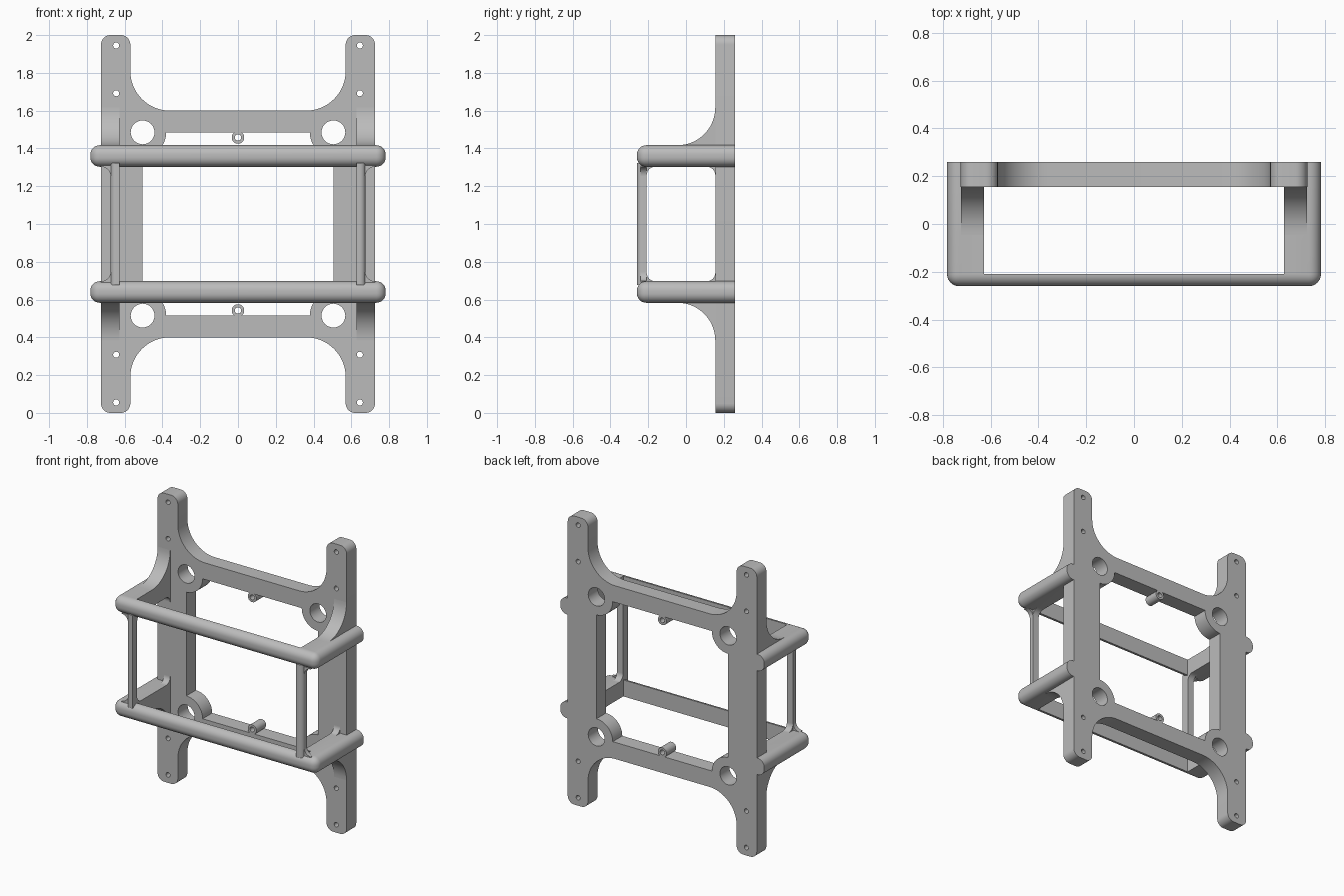
import bpy, bmesh
from math import sin, cos, radians
from mathutils import Matrix, Vector

cube = bpy.data.objects.get("Cube")
if cube:
    bpy.data.objects.remove(cube, do_unlink=True)

grey = bpy.data.materials.new("matte grey")
grey.use_nodes = True
grey.diffuse_color = (0.5, 0.5, 0.5, 1)
bsdf = next(n for n in grey.node_tree.nodes if n.type == 'BSDF_PRINCIPLED')
bsdf.inputs["Base Color"].default_value = (0.5, 0.5, 0.5, 1)

# Maps a flat outline (u, v) with depth w into the model
XZ = Matrix(((1, 0, 0, 0), (0, 0, -1, 0), (0, 1, 0, 0), (0, 0, 0, 1)))
YZ = Matrix(((0, 0, 1, 0), (1, 0, 0, 0), (0, 1, 0, 0), (0, 0, 0, 1)))
BACK, FRONT = 0.26, -0.26
PLATE = 0.155          # front face of the back plate
INNER = 0.628          # inside half width of the cage
BAR_LO, BAR_HI = 0.303, 0.417   # bar heights from the middle


def add(name, mesh):
    obj = bpy.data.objects.new(name, mesh)
    bpy.context.collection.objects.link(obj)
    mesh.materials.clear()
    mesh.materials.append(grey)
    return obj


def smooth(obj):
    bpy.ops.object.select_all(action='DESELECT')
    obj.select_set(True)
    bpy.context.view_layer.objects.active = obj
    bpy.ops.object.shade_smooth_by_angle(angle=radians(30))


def arc(c, r, start, end, n=12):
    steps = [radians(start + (end - start) * i / n) for i in range(n + 1)]
    return [(c[0] + r * cos(t), c[1] + r * sin(t)) for t in steps]


def circle(c, r, n=32):
    return arc(c, r, 0, 360, n)[:-1]


def four_way(quarter):
    """Mirror a quarter outline about x = 0 and z = 1."""
    loop = []
    for sx, sz in ((1, 1), (-1, 1), (-1, -1), (1, -1)):
        part = [(sx * u, 1 + sz * v) for u, v in quarter]
        loop += part if sx * sz > 0 else part[::-1]
    return loop


def extrude(name, loops, frame, lo, hi):
    """Fill outlines (inner ones are holes) and extrude from lo to hi."""
    curve = bpy.data.curves.new(name, 'CURVE')
    curve.dimensions, curve.fill_mode = '2D', 'BOTH'
    curve.extrude = (hi - lo) / 2
    for loop in loops:
        spline = curve.splines.new('POLY')
        spline.points.add(len(loop) - 1)
        for p, (u, v) in zip(spline.points, loop):
            p.co = (u, v, 0, 1)
        spline.use_cyclic_u = True
    tmp = bpy.data.objects.new(name, curve)
    bpy.context.collection.objects.link(tmp)
    deps = bpy.context.evaluated_depsgraph_get()
    mesh = bpy.data.meshes.new_from_object(tmp.evaluated_get(deps))
    bpy.data.objects.remove(tmp, do_unlink=True)
    bpy.data.curves.remove(curve)
    bm = bmesh.new()
    bm.from_mesh(mesh)
    bmesh.ops.remove_doubles(bm, verts=bm.verts, dist=0.0002)
    axis = Vector((0, 1, 0)) if frame is XZ else Vector((1, 0, 0))
    bm.transform(Matrix.Translation(axis * (lo + hi) / 2) @ frame)
    bmesh.ops.recalc_face_normals(bm, faces=bm.faces)
    bm.to_mesh(mesh)
    bm.free()
    obj = add(name, mesh)
    smooth(obj)
    return obj


def fillet(name, corner, du, dv, r, frame, lo, hi):
    """Concave fillet filling an inside corner that opens towards (du, dv)."""
    u, v = corner
    e = 0.006
    curve = [(u + du * (r - r * cos(radians(a))), v + dv * (r - r * sin(radians(a))))
             for a in range(0, 91, 6)]
    loop = [(u - du * e, v - dv * e), (u - du * e, v + dv * r)] + curve \
        + [(u + du * r, v - dv * e)]
    extrude(name, [loop], frame, min(lo, hi), max(lo, hi))


def box(name, lo, hi, radius=0, rounded=lambda mid: False):
    """Box with the edges chosen by their midpoint rounded off."""
    lo, hi = Vector(lo), Vector(hi)
    bm = bmesh.new()
    bmesh.ops.create_cube(bm, size=1)
    bm.transform(Matrix.Translation((lo + hi) / 2) @ Matrix.Diagonal((*(hi - lo), 1)))
    edges = [e for e in bm.edges if rounded((e.verts[0].co + e.verts[1].co) / 2)]
    if edges:
        bmesh.ops.bevel(bm, geom=edges, offset=radius, segments=8, profile=0.5,
                        affect='EDGES', clamp_overlap=True)
    mesh = bpy.data.meshes.new(name)
    bm.to_mesh(mesh)
    bm.free()
    return add(name, mesh)


# Back plate: four legs, crossbars, window with corner bosses, screw holes
outline = four_way(arc((0.675, 0.95), 0.05, 0, 90, 8) + arc((0.62, 0.95), 0.05, 90, 180, 8)
                   + arc((0.36, 0.81), 0.21, 0, -90, 16))
window = four_way(arc((0.505, 0.485), 0.125, 270, 180, 16))
holes = []
for sx in (1, -1):
    for sz in (1, -1):
        holes.append(circle((sx * 0.505, 1 + sz * 0.485), 0.063))
        for h in (0.945, 0.692):
            holes.append(circle((sx * 0.645, 1 + sz * h), 0.016, 20))
extrude("back_plate", [outline, window] + holes, XZ, PLATE, BACK)

for sz, level in ((1, "upper"), (-1, "lower")):
    # Small screw tube on the crossbar
    c = (0, 1 + sz * 0.458)
    extrude(level + "_screw_tube", [circle(c, 0.033), circle(c, 0.017)], XZ, PLATE, BACK)

    # Rounded U-shaped bar: front rail and two arms
    za, zb = sorted((1 + sz * BAR_LO, 1 + sz * BAR_HI))
    bar = box(level + "_cage_bar", (-0.782, FRONT, za), (0.782, BACK, zb), 0.05,
              lambda m: m.y < BACK - 0.01)
    cutter = box("cutter", (-INNER, -0.21, za - 0.1), (INNER, BACK + 0.1, zb + 0.1))
    cutter.hide_render = True
    mod = bar.modifiers.new("opening", 'BOOLEAN')
    mod.operation, mod.solver, mod.object = 'DIFFERENCE', 'EXACT', cutter
    bpy.context.view_layer.objects.active = bar
    bpy.ops.object.modifier_apply(modifier=mod.name)
    bpy.data.objects.remove(cutter, do_unlink=True)
    smooth(bar)

for sx, side in ((1, "left"), (-1, "right")):
    # Slim front post with a rounded outer edge
    xa, xb = sorted((sx * INNER, sx * 0.675))
    post = box(side + "_front_post", (xa, FRONT, 1 - BAR_LO - 0.02),
               (xb, -0.208, 1 + BAR_LO + 0.02), 0.03,
               lambda m: m.y < FRONT + 0.01 and abs(m.x) > 0.67)
    smooth(post)
    for sz, level in ((1, "upper"), (-1, "lower")):
        name = side + "_" + level
        under = 1 + sz * BAR_LO
        # Large gusset between arm and leg
        fillet(name + "_gusset", (PLATE, 1 + sz * BAR_HI), -1, sz, 0.2, YZ,
               sx * INNER, sx * 0.724)
        # Flare where the post meets the bar
        fillet(name + "_post_flare", (sx * 0.675, under), sx, -sz, 0.05, XZ, -0.24, -0.209)
        # Rounded corners of the side opening
        fillet(name + "_front_corner", (-0.208, under), 1, -sz, 0.045, YZ,
               sx * INNER, sx * 0.675)
        fillet(name + "_rear_corner", (PLATE, under), -1, -sz, 0.045, YZ,
               sx * INNER, sx * 0.675)
